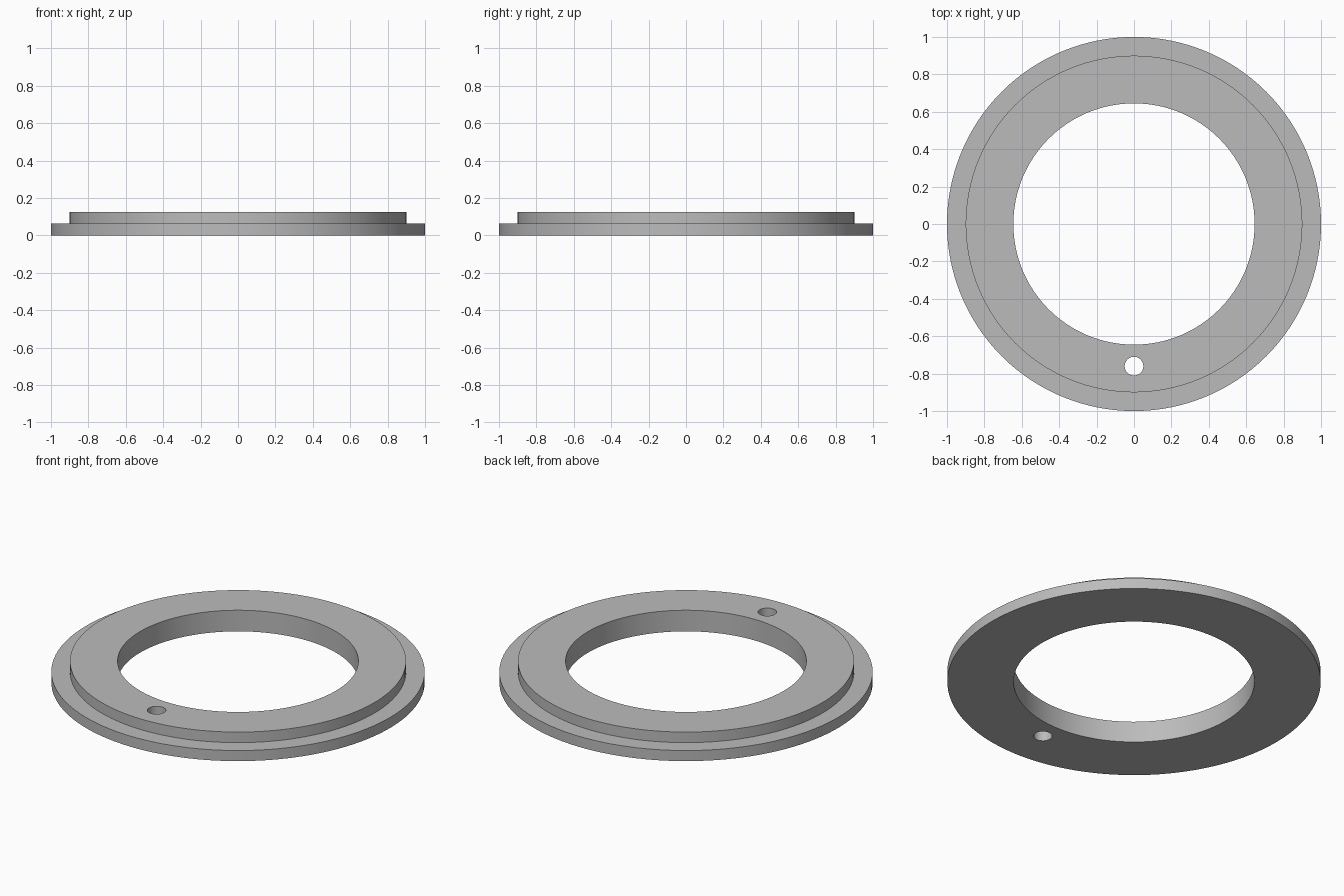
import bpy
import bmesh
import math

OUTER_R, STEP_R, BORE_R = 1.0, 0.9, 0.645
FLANGE_Z, TOP_Z = 0.0625, 0.125
HOLE_R, HOLE_Y = 0.05, -0.76
SEGMENTS = 128

if "Cube" in bpy.data.objects:
    bpy.data.objects.remove(bpy.data.objects["Cube"], do_unlink=True)

# Single plain grey finish
grey = bpy.data.materials.new("plain_grey")
grey.use_nodes = True
colour = (0.5, 0.5, 0.5, 1)
grey.diffuse_color = colour
grey.node_tree.nodes["Principled BSDF"].inputs["Base Color"].default_value = colour


def lathe(name, profile):
    """Revolve a closed (radius, height) profile around the z axis."""
    bm = bmesh.new()
    rings = []
    for i in range(SEGMENTS):
        a = math.tau * i / SEGMENTS
        rings.append([bm.verts.new((r * math.cos(a), r * math.sin(a), z)) for r, z in profile])
    n = len(profile)
    for i in range(SEGMENTS):
        here, after = rings[i], rings[(i + 1) % SEGMENTS]
        for j in range(n):
            k = (j + 1) % n
            bm.faces.new((here[j], after[j], after[k], here[k]))
    bmesh.ops.recalc_face_normals(bm, faces=bm.faces)
    mesh = bpy.data.meshes.new(name)
    bm.to_mesh(mesh)
    bm.free()
    obj = bpy.data.objects.new(name, mesh)
    bpy.context.collection.objects.link(obj)
    return obj


# Stepped ring: wide flange below, narrower raised collar above
ring = lathe("stepped_ring", [
    (BORE_R, 0), (OUTER_R, 0), (OUTER_R, FLANGE_Z),
    (STEP_R, FLANGE_Z), (STEP_R, TOP_Z), (BORE_R, TOP_Z),
])
ring.data.materials.append(grey)

# Small pin hole drilled right through near the front
bpy.ops.mesh.primitive_cylinder_add(vertices=48, radius=HOLE_R, depth=TOP_Z * 3,
                                    location=(0, HOLE_Y, TOP_Z / 2))
drill = bpy.context.object
drill.name = "pin_hole_cutter"
drill.hide_render = True
drill.data.materials.append(grey)

cut = ring.modifiers.new("pin_hole", 'BOOLEAN')
cut.operation = 'DIFFERENCE'
cut.solver = 'EXACT'
cut.object = drill

bpy.ops.object.select_all(action='DESELECT')
ring.select_set(True)
bpy.context.view_layer.objects.active = ring
bpy.ops.object.modifier_apply(modifier=cut.name)
bpy.data.objects.remove(drill, do_unlink=True)

# Round walls smooth, rims crisp
bpy.ops.object.shade_smooth_by_angle(angle=math.radians(30))
